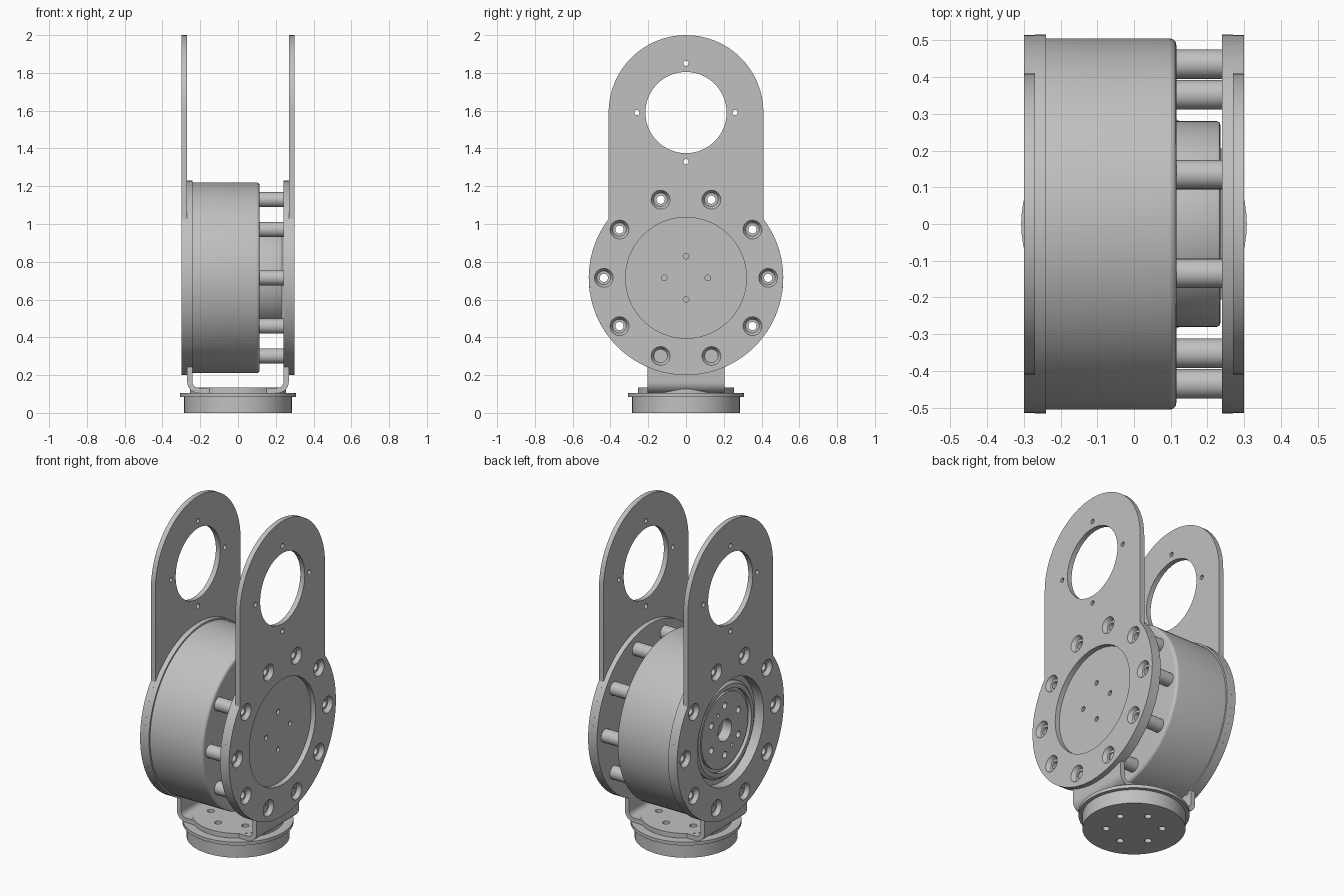
import bpy, bmesh, math
from mathutils import Matrix, Vector

if "Cube" in bpy.data.objects:
    bpy.data.objects.remove(bpy.data.objects["Cube"])

metal = bpy.data.materials.new("plain grey metal")
metal.use_nodes = True
GREY = (0.53, 0.53, 0.53, 1)
metal.diffuse_color = GREY
metal.node_tree.nodes["Principled BSDF"].inputs["Base Color"].default_value = GREY

ZC = 0.715           # height of the drum axis
ARM_Z = 1.59         # height of the upper joint
RING_R, ARM_R = 0.515, 0.41
SEG = 64


def finish(name, bm):
    bmesh.ops.remove_doubles(bm, verts=bm.verts, dist=1e-5)
    bmesh.ops.recalc_face_normals(bm, faces=bm.faces)
    mesh = bpy.data.meshes.new(name)
    bm.to_mesh(mesh)
    bm.free()
    mesh.materials.append(metal)
    ob = bpy.data.objects.new(name, mesh)
    bpy.context.collection.objects.link(ob)
    return ob


def lathe(name, profile, y=0, z=ZC, axis="X", x=0, seg=SEG):
    """Spin (distance along axis, radius) points round the axis."""
    bm = bmesh.new()
    verts = [bm.verts.new((r, 0, a)) for a, r in profile]
    edges = [bm.edges.new(p) for p in zip(verts, verts[1:])]
    bmesh.ops.spin(bm, geom=verts + edges, cent=(0, 0, 0), axis=(0, 0, 1),
                   angle=math.tau, steps=seg, use_merge=True)
    if axis == "X":
        bm.transform(Matrix.Rotation(math.pi / 2, 4, "Y"))
    bm.transform(Matrix.Translation((x, y, z)))
    return finish(name, bm)


def rod(name, a, b, r, **kw):
    return lathe(name, [(a, 0), (a, r), (b, r), (b, 0)], **kw)


def prism(name, points, offset):
    bm = bmesh.new()
    face = bm.faces.new([bm.verts.new(p) for p in points])
    side = bmesh.ops.extrude_face_region(bm, geom=[face])["geom"]
    bmesh.ops.translate(bm, vec=Vector(offset),
                        verts=[v for v in side if isinstance(v, bmesh.types.BMVert)])
    return finish(name, bm)


def combine(ob, others, operation="DIFFERENCE"):
    bpy.context.view_layer.objects.active = ob
    for other in others:
        mod = ob.modifiers.new("cut", "BOOLEAN")
        mod.operation, mod.solver, mod.object = operation, "EXACT", other
        bpy.ops.object.modifier_apply(modifier=mod.name)
        bpy.data.objects.remove(other)


def smooth(ob):
    bpy.ops.object.select_all(action="DESELECT")
    ob.select_set(True)
    bpy.context.view_layer.objects.active = ob
    bpy.ops.object.shade_smooth_by_angle(angle=math.radians(30))


def circle_of(n, radius, start=0.0):
    return [(radius * math.cos(start + math.tau * i / n),
             radius * math.sin(start + math.tau * i / n)) for i in range(n)]


def arc(cx, cy, r, a, b, n):
    return [(cx + r * math.cos(a + (b - a) * i / n),
             cy + r * math.sin(a + (b - a) * i / n)) for i in range(n + 1)]


bolts = circle_of(10, 0.435)

# side plates: disc with a tall round-topped arm
meet = math.acos(ARM_R / RING_R)
outline = arc(0, ARM_Z, ARM_R, 0, math.pi, 32)
outline += arc(0, ZC, RING_R, math.pi - meet, math.tau + meet, 56)
for side, label in ((1, "left"), (-1, "right")):
    plate = prism(label + "_side_plate", [(side * 0.27, y, z) for y, z in outline],
                  (side * 0.03, 0, 0))
    cuts = [rod("cut", -0.4, 0.4, 0.215, z=ARM_Z), rod("cut", -0.4, 0.4, 0.32)]
    cuts += [rod("cut", -0.4, 0.4, 0.014, y=y, z=ARM_Z + z, seg=16)
             for y, z in circle_of(4, 0.26)]
    sink = [(0.2, 0), (0.2, 0.022), (0.276, 0.022), (0.276, 0.036),
            (0.3, 0.05), (0.31, 0.05), (0.31, 0)]
    cuts += [lathe("cut", [(side * a, r) for a, r in sink][::1], y=y, z=ZC + z, seg=24)
             for y, z in bolts]
    # lathe maps its axis straight onto x, so the countersink faces outward
    combine(plate, cuts)
    smooth(plate)

    # inner disc behind each plate
    inner = rod(label + "_inner_ring", side * 0.24, side * 0.27, RING_R)
    cuts = [rod("cut", -0.4, 0.4, 0.022, y=y, z=ZC + z, seg=24) for y, z in bolts]
    if side > 0:
        cuts += [rod("cut", 0.255, 0.3, 0.015, y=y, z=ZC + z, seg=16)
                 for y, z in circle_of(4, 0.115)]
    else:
        cuts.append(rod("cut", -0.4, 0.4, 0.32))
    combine(inner, cuts)
    smooth(inner)

# drum with stepped rotor face and rounded rim
profile = [(-0.2, 0), (-0.2, 0.065), (-0.262, 0.065), (-0.262, 0.225),
           (-0.248, 0.225), (-0.248, 0.245), (-0.27, 0.245), (-0.27, 0.27),
           (-0.255, 0.285), (-0.24, 0.285), (-0.24, 0.505)]
profile += [(a, r) for r, a in arc(0.487, 0.097, 0.018, 0, math.pi / 2, 5)]
profile += [(0.115, 0)]
drum = lathe("drum", profile, seg=96)
cuts = [rod("cut", -0.4, 0.4, 0.022, y=y, z=ZC + z, seg=24) for y, z in bolts]
cuts += [rod("cut", -0.3, -0.23, 0.02, y=y, z=ZC + z, seg=20)
         for y, z in circle_of(6, 0.15, math.pi / 2)]
cuts += [rod("cut", -0.3, -0.24, 0.012, y=y, z=ZC + z, seg=16)
         for y, z in circle_of(2, 0.13, math.radians(60))]
combine(drum, cuts)
smooth(drum)

# rear hub of the drum
smooth(lathe("drum_hub", [(0.11, 0), (0.11, 0.28), (0.225, 0.28),
                          (0.232, 0.277), (0.235, 0.27), (0.235, 0)]))

# hollow spacers
for i, (y, z) in enumerate(bolts):
    smooth(lathe("spacer_%d" % (i + 1), [(0.115, 0.022), (0.115, 0.04), (0.24, 0.04),
                 (0.24, 0.022), (0.115, 0.022)], y=y, z=ZC + z, seg=32))

# U bracket with a round foot
half = [(0.269, 0.38)] + arc(0.209, 0.165, 0.06, 0, -math.pi / 2, 8)
inside = [(0.241, 0.38)] + arc(0.209, 0.165, 0.032, 0, -math.pi / 2, 8)
u = half + [(-x, z) for x, z in reversed(half)]
u += [(-x, z) for x, z in inside] + list(reversed(inside))
bracket = prism("u_bracket", [(x, -0.205, z) for x, z in u], (0, 0.41, 0))
combine(bracket, [rod("foot", 0.104, 0.134, 0.255, axis="Z", z=0)], "UNION")
base_holes = circle_of(6, 0.155, math.radians(20))
combine(bracket, [rod("cut", 0, 0.2, 0.02, axis="Z", x=x, y=y, z=0, seg=20)
                  for x, y in base_holes])
smooth(bracket)

# round base with flange
base = lathe("base", [(0, 0), (0, 0.285), (0.085, 0.285), (0.085, 0.307),
                      (0.105, 0.307), (0.105, 0)], axis="Z", z=0)
cuts = [rod("cut", a, b, 0.02, axis="Z", x=x, y=y, z=0, seg=20)
        for x, y in base_holes for a, b in ((-0.1, 0.03), (0.08, 0.2))]
combine(base, cuts)
smooth(base)
